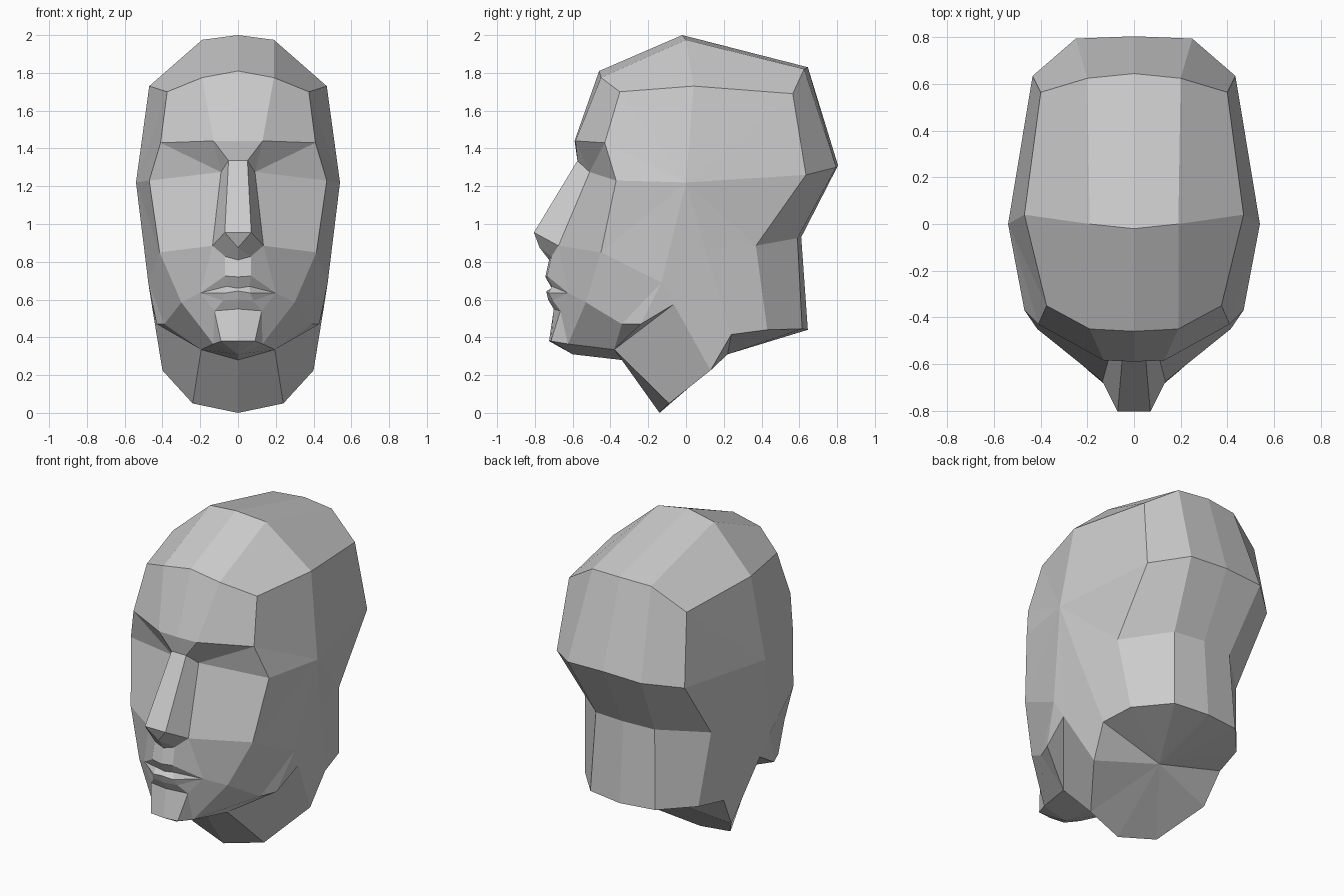
import bpy, bmesh

if "Cube" in bpy.data.objects:
    bpy.data.objects.remove(bpy.data.objects["Cube"])

bm = bmesh.new()

def row(*pts):
    return [bm.verts.new(p) for p in pts]

def face(*vs):
    vs = list(dict.fromkeys(vs))          # repeated points collapse to triangles
    if len(vs) > 2:
        bm.faces.new(vs)

def strip(a, b):
    for i in range(len(a) - 1):
        face(a[i], a[i + 1], b[i + 1], b[i])

def fan(centre, rim):
    strip(rim, [centre] * len(rim))

# Skull: rows from centre line to side, going brow, over the crown, to the neck base
brow = row((0, -.59, 1.44), (.13, -.585, 1.44), (.41, -.43, 1.43))
hair = row((0, -.46, 1.81), (.19, -.45, 1.775), (.375, -.35, 1.70))
crown = row((0, -.02, 2), (.19, 0, 1.975), (.47, .04, 1.73))
rear = row((0, .645, 1.83), (.2, .625, 1.82), (.4, .565, 1.69))
back = row((0, .805, 1.31), (.25, .795, 1.30), (.435, .635, 1.26))
nape = row((0, .61, .93), (.2, .59, .925), (.43, .37, .885))
base = row((0, .645, .44), (.22, .615, .445), (.385, .43, .44))
skull = [brow, hair, crown, rear, back, nape, base]
for a, b in zip(skull, skull[1:]):
    strip(a, b)

# Face: eye line, nose, cheek
root0, root1, eye, temple = row((0, -.575, 1.335), (.05, -.575, 1.335),
                                (.09, -.51, 1.275), (.47, -.37, 1.23))
tip0, tip1, wing, cheek = row((0, -.805, .955), (.07, -.805, .955),
                              (.135, -.675, .885), (.415, -.45, .85))
under_tip, septum0, septum1 = row((0, -.775, .875), (0, -.725, .81), (.068, -.712, .828))
b0, b1, b2 = brow
strip([b0, b1, b1, b2, b2], [root0, root1, eye, eye, temple])
strip([root0, root1, eye, temple], [tip0, tip1, wing, cheek])
strip([tip0, tip1, wing], [under_tip, under_tip, septum1])
face(under_tip, septum1, septum0)

# Mouth: lip rows all meeting at the mouth corner
corner, jowl = row((.2, -.625, .635), (.3, -.53, .585))
lips = [row((0, -.745, .72), (.07, -.735, .725)),
        row((0, -.71, .66), (.06, -.71, .67)),
        row((0, -.74, .645), (.065, -.73, .635)),
        row((0, -.73, .60), (.08, -.705, .595)),
        row((0, -.70, .55), (.125, -.665, .54))]
strip([septum0, septum1, wing, cheek], lips[0] + [corner, jowl])
for a, b in zip(lips, lips[1:]):
    strip(a + [corner], b + [corner])

# Chin and jaw
chin = row((0, -.725, .38), (.09, -.715, .38), (.13, -.625, .365))
under_chin, throat, jaw_neck = row((0, -.6, .31), (0, -.34, .28), (.195, -.38, .335))
jaw = row((.39, -.34, .47), (.43, -.24, .47), (.457, -.065, .575))
low0, low1 = lips[-1]
strip([low0, low1, low1, corner], chin + [jowl])
fan(under_chin, chin)
strip([under_chin, chin[2], jowl], [throat, jaw_neck, jaw[0]])
fan(jaw_neck, jaw)

# Side of the head and neck
widest, ear_front, ear_back = row((.54, 0, 1.22), (.475, -.13, .69), (.49, .1, .87))
strip([jowl] + jaw, [cheek] + [ear_front] * 3)
fan(widest, [crown[2], hair[2], b2, temple, cheek, ear_front, jaw[2],
             ear_back, nape[2], back[2], rear[2], crown[2]])

# Neck and its underside
rim = row((0, -.14, 0), (.24, -.09, .05), (.4, .13, .225), (.425, .24, .415)) + base[::-1]
strip([throat, jaw_neck, jaw[2], ear_back, nape[2]], rim[:5])
fan(row((0, .22, .31))[0], rim)

# Mirror the half
bmesh.ops.mirror(bm, geom=bm.verts[:] + bm.edges[:] + bm.faces[:], axis='X', merge_dist=.001)
bmesh.ops.remove_doubles(bm, verts=bm.verts[:], dist=.001)
bmesh.ops.recalc_face_normals(bm, faces=bm.faces[:])
mesh = bpy.data.meshes.new("head")
bm.to_mesh(mesh)
bm.free()
bpy.context.collection.objects.link(bpy.data.objects.new("head", mesh))
